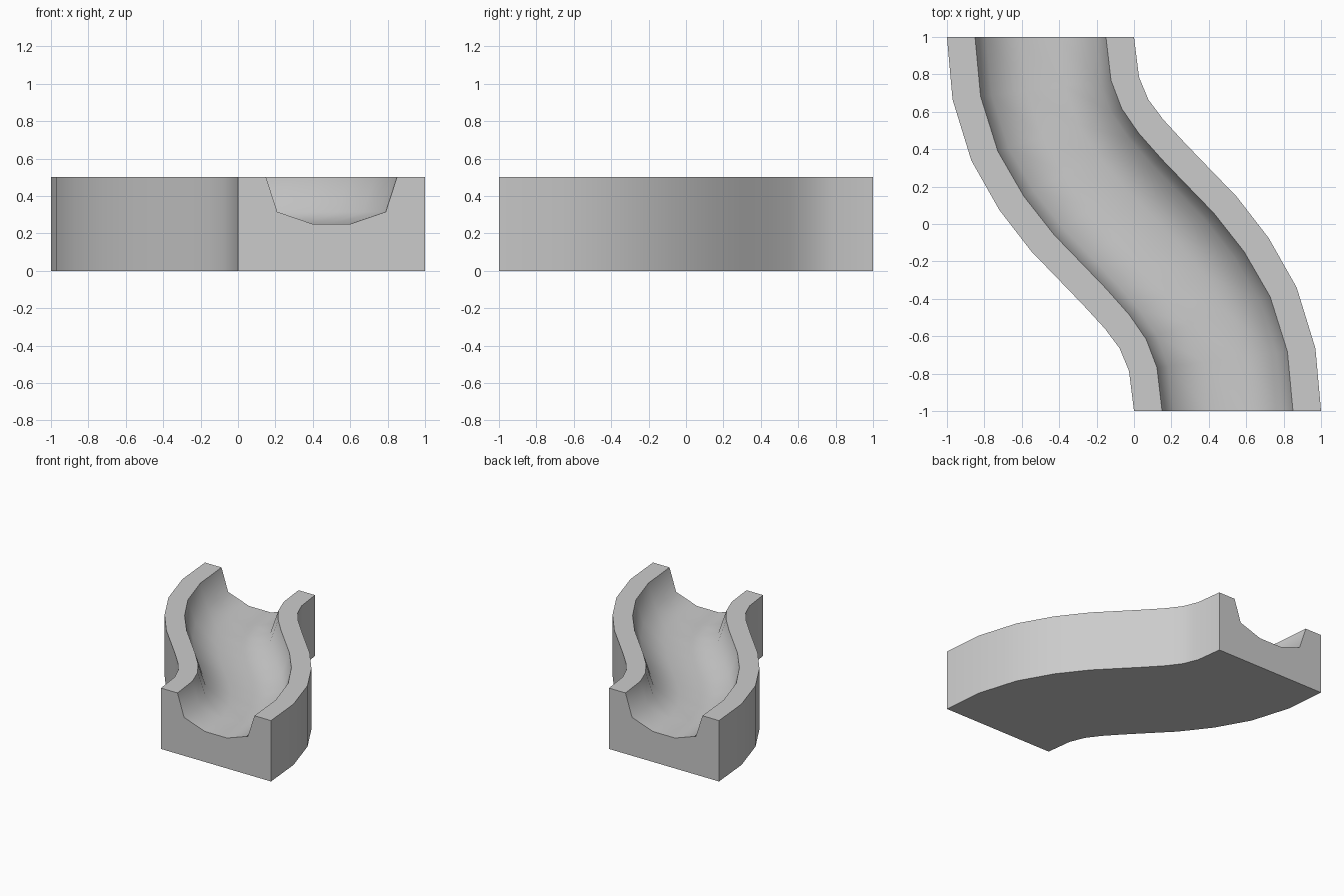
import bpy, bmesh, math
from mathutils import Vector

if "Cube" in bpy.data.objects:
    bpy.data.objects.remove(bpy.data.objects["Cube"])

# Left wall in plan, back to front; the right wall is its half-turn copy
left = [(-1, 1), (-.97, .665), (-.87, .34), (-.72, .075), (-.55, -.145), (-.397, -.303),
        (-.27, -.435), (-.155, -.56), (-.077, -.665), (-.027, -.785), (0, -1)]
right = [(-x, -y) for x, y in reversed(left)]

# Cross-section: fraction across the track, height
section = [(0, 0), (0, .5), (.15, .5), (.21, .315), (.4, .25), (.6, .25),
           (.79, .315), (.85, .5), (1, .5), (1, 0)]

# Curved channel block: sweep the section along the S bend
bm = bmesh.new()
rings = []
for l, r in zip(left, right):
    a, b = Vector(l), Vector(r)
    rings.append([bm.verts.new((*a.lerp(b, t), z)) for t, z in section])
n = len(section)
for p, q in zip(rings, rings[1:]):
    for i in range(n):
        j = (i + 1) % n
        bm.faces.new((p[i], p[j], q[j], q[i]))

# End caps
bm.faces.new(rings[0])
bm.faces.new(rings[-1][::-1])
bmesh.ops.recalc_face_normals(bm, faces=bm.faces)

mesh = bpy.data.meshes.new("curved_channel")
bm.to_mesh(mesh)
bm.free()
track = bpy.data.objects.new("curved_channel", mesh)
bpy.context.collection.objects.link(track)

# Smooth walls and channel, crisp rims and ends
bpy.context.view_layer.objects.active = track
track.select_set(True)
bpy.ops.object.shade_smooth_by_angle(angle=math.radians(62))
